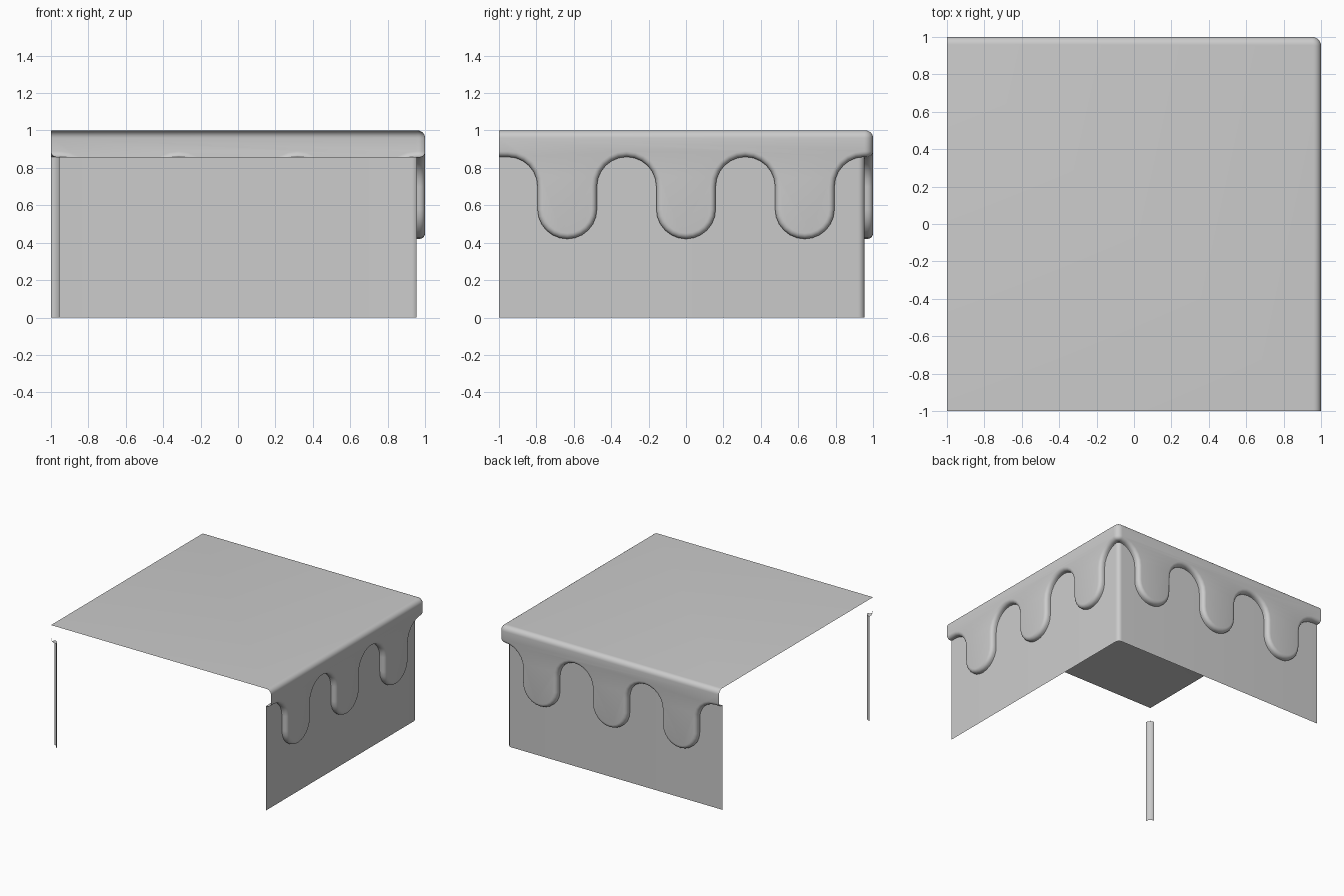
import bpy, bmesh
from math import sin, cos, pi
from mathutils import Vector

if "Cube" in bpy.data.objects:
    bpy.data.objects.remove(bpy.data.objects["Cube"])

ROLL = 0.03                # rounding of the drip rim
DEPTH = 0.045              # how far the wall sits behind the overhang
EDGE = 0.04                # rounding of the top edge
RAD = 0.15875              # drip and arch radius
FLAT = 1 - 0.0475          # where the outer corner starts
ARCH_Z, DRIP_Z = 0.70, 0.579


def make(name, faces, facing):
    """Build an object from faces given as point lists, with normals towards facing."""
    bm = bmesh.new()
    for pts in faces:
        bm.faces.new([bm.verts.new(p) for p in pts])
    bmesh.ops.remove_doubles(bm, verts=bm.verts, dist=1e-5)
    bmesh.ops.recalc_face_normals(bm, faces=bm.faces)
    total = sum((f.normal * f.calc_area() for f in bm.faces), Vector())
    if total.dot(Vector(facing)) < 0:
        bmesh.ops.reverse_faces(bm, faces=bm.faces)
    me = bpy.data.meshes.new(name)
    bm.to_mesh(me)
    bm.free()
    ob = bpy.data.objects.new(name, me)
    bpy.context.collection.objects.link(ob)
    bpy.context.view_layer.objects.active = ob
    ob.select_set(True)
    bpy.ops.object.shade_smooth_by_angle(angle=pi / 4)
    ob.select_set(False)
    return ob


def strips(columns):
    """Quads between neighbouring columns of points."""
    return [[a[j], b[j], b[j + 1], a[j + 1]]
            for a, b in zip(columns, columns[1:]) for j in range(len(a) - 1)]


# Ways to place a point: along the right side, around the corner, along the back
def right(s):
    return lambda z, d, ds=0: (1 - d, s + ds, z)


def back(s):
    return lambda z, d, ds=0: (s + ds, 1 - d, z)


def corner(a, start=FLAT):
    r = 1 - start
    return lambda z, d, ds=0: (start + (r - d) * cos(a), start + (r - d) * sin(a), z)


# Drip outline of one side: position, height and outward direction
N = 6
outline = [(-1, ARCH_Z + RAD, 0, -1)]
for c in (-4 * RAD, 0, 4 * RAD):
    for i in range(N + 1):
        a = pi / 2 * (1 - i / N)
        outline.append((c - 2 * RAD + RAD * cos(a), ARCH_Z + RAD * sin(a), -cos(a), -sin(a)))
    for i in range(2 * N + 1):
        a = pi + pi / 2 * i / N
        outline.append((c + RAD * cos(a), DRIP_Z + RAD * sin(a), cos(a), sin(a)))
    for i in range(N + 1):
        a = pi - pi / 2 * i / N
        outline.append((c + 2 * RAD + RAD * cos(a), ARCH_Z + RAD * sin(a), -cos(a), -sin(a)))


def rim(place, z, ns, nz):
    """Rolled rim section from the front face back to the wall."""
    col = []
    for j in range(6):
        t = pi / 2 * j / 5
        k = ROLL * (1 - sin(t))
        col.append(place(z - nz * k, ROLL * (1 - cos(t)), -ns * k))
    return col + [place(z, DEPTH)]


def top_edge(place):
    """Rounded top edge section."""
    return [place(1 - EDGE + EDGE * cos(t), EDGE * (1 - sin(t)))
            for t in [pi / 2 * j / 6 for j in range(7)]]


# Overhanging cover with drips on the right and back
faces = []
for side in (right, back):
    cols = [rim(side(s), z, ns, nz) for s, z, ns, nz in outline]
    ends = [top_edge(side(-1)), top_edge(side(FLAT))]
    faces += strips(cols) + strips(ends)
    front = []
    for col in cols:
        if not front or (Vector(col[0]) - Vector(front[-1])).length > 1e-4:
            front.append(col[0])
    faces.append(front + [ends[1][-1], ends[0][-1]])
turn = [corner(pi / 2 * i / 6) for i in range(7)]
faces += strips([top_edge(p) + rim(p, ARCH_Z + RAD, 0, -1) for p in turn])
top = [p(1, EDGE) for p in turn]
faces.append([(-1, -1, 1), (1 - EDGE, -1, 1)] + top + [(-1, 1 - EDGE, 1)])
make("drip_cover", faces, (1, 1, 1))

# Recessed wall with a rounded outer corner
path = [right(-1)] + [corner(pi / 2 * i / 6, 0.92) for i in range(7)] + [back(-1)]
make("wall", strips([[p(0, DEPTH), p(ARCH_Z + RAD, DEPTH)] for p in path]), (1, 1, 0))

# Small inner corner at the opposite end: wall sliver and its rolled lip
wall_cols, lip_cols = [], []
for i in range(7):
    a = pi / 2 * i / 6
    def at(r, z):
        return (-1 + r * cos(a), -1 + r * sin(a), z)
    wall_cols.append([at(DEPTH, 0), at(DEPTH, ARCH_Z + RAD)])
    lip_cols.append([at(0.002 + ROLL * (1 - cos(t)), ARCH_Z + RAD + ROLL * (1 - sin(t)))
                     for t in [pi / 2 * j / 5 for j in range(6)]]
                    + [at(DEPTH, ARCH_Z + RAD)])
make("inner_corner_wall", strips(wall_cols), (-1, -1, 0))
make("inner_corner_lip", strips(lip_cols), (-1, -1, -1))
